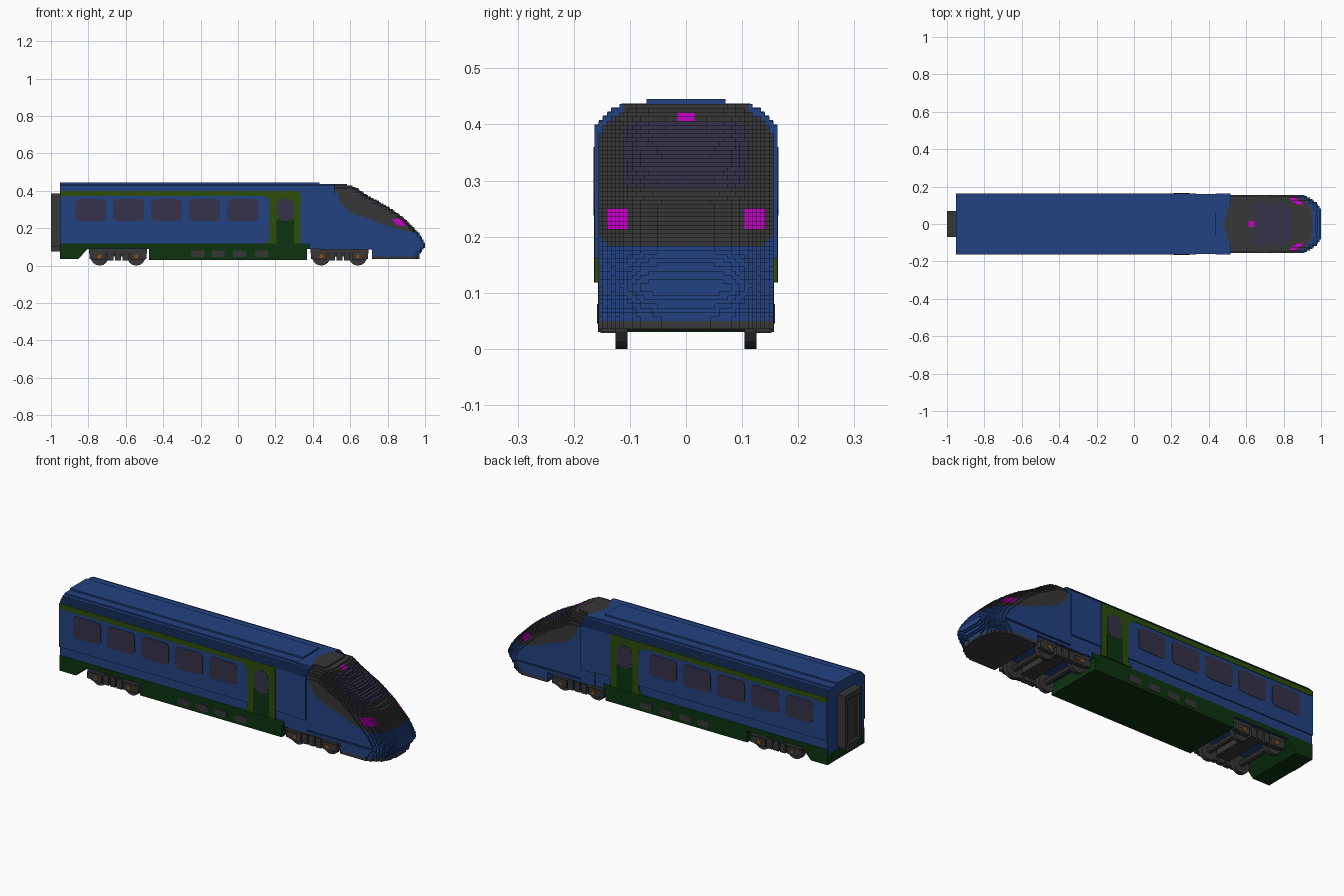
import bpy, bmesh, math

cube = bpy.data.objects.get("Cube")
if cube:
    bpy.data.objects.remove(cube, do_unlink=True)


def material(name, rgb):
    m = bpy.data.materials.new(name)
    m.use_nodes = True
    m.diffuse_color = (*rgb, 1)
    bsdf = m.node_tree.nodes["Principled BSDF"]
    bsdf.inputs["Base Color"].default_value = (*rgb, 1)
    bsdf.inputs["Roughness"].default_value = 0.8
    return m


BLUE = material("body blue", (0.016, 0.055, 0.22))
GREEN = material("dark green", (0.004, 0.034, 0.005))
LIME = material("olive green", (0.025, 0.075, 0.003))
GREY = material("dark grey", (0.038, 0.038, 0.038))
GLASS = material("window violet", (0.036, 0.032, 0.066))
LAMP = material("lamp magenta", (0.6, 0.0, 0.6))
RIM = material("mid grey", (0.075, 0.075, 0.075))
HUB = material("hub orange", (0.25, 0.08, 0.01))


def finish(name, bm, *mats):
    bmesh.ops.recalc_face_normals(bm, faces=bm.faces)
    me = bpy.data.meshes.new(name)
    bm.to_mesh(me)
    bm.free()
    for m in mats:
        me.materials.append(m)
    ob = bpy.data.objects.new(name, me)
    bpy.context.collection.objects.link(ob)
    return ob


def extrude(bm, pts, vec):
    face = bm.faces.new([bm.verts.new(p) for p in pts])
    new = bmesh.ops.extrude_face_region(bm, geom=[face], use_keep_orig=True)["geom"]
    bmesh.ops.translate(bm, vec=vec, verts=[g for g in new if isinstance(g, bmesh.types.BMVert)])


def side_plates(name, outlines, y0, y1, mat):
    """Extrude x-z outlines on both flanks of the train."""
    bm = bmesh.new()
    for pts in outlines:
        for s in (1, -1):
            extrude(bm, [(x, s * y0, z) for x, z in pts], (0, s * (y1 - y0), 0))
    return finish(name, bm, mat)


def boxes(name, extents, mat):
    """Each extent is x0, x1, y0, y1, z0, z1."""
    bm = bmesh.new()
    for x0, x1, y0, y1, z0, z1 in extents:
        extrude(bm, [(x0, y0, z0), (x1, y0, z0), (x1, y1, z0), (x0, y1, z0)], (0, 0, z1 - z0))
    return finish(name, bm, mat)


def both_sides(extents):
    return extents + [(a, b, -d, -c, e, f) for a, b, c, d, e, f in extents]


def rounded(x0, x1, z0, z1, r, n=4):
    pts = []
    for cx, cz, a in ((x1 - r, z1 - r, 0), (x0 + r, z1 - r, 90), (x0 + r, z0 + r, 180), (x1 - r, z0 + r, 270)):
        for k in range(n + 1):
            t = math.radians(a + 90 * k / n)
            pts.append((cx + r * math.cos(t), cz + r * math.sin(t)))
    return pts


def discs(name, places, radius, depth, mat, sides=16):
    """Cylinders lying along y."""
    bm = bmesh.new()
    for x, y, z in places:
        ring = [(x + radius * math.cos(2 * math.pi * k / sides), y - depth / 2,
                 z + radius * math.sin(2 * math.pi * k / sides)) for k in range(sides)]
        extrude(bm, ring, (0, depth, 0))
    return finish(name, bm, mat)


# Carriage shell: stepped cross-section along x
BACK, JOIN = -0.953, 0.435
half = [(.155, .09), (.155, .165), (.161, .165), (.161, .40), (.155, .40), (.155, .408), (.148, .408),
        (.148, .4155), (.14, .4155), (.14, .423), (.133, .423), (.133, .43), (.115, .43), (.115, .437)]
section = half + [(-y, z) for y, z in reversed(half)]
bm = bmesh.new()
extrude(bm, [(BACK, y, z) for y, z in section], (JOIN - BACK, 0, 0))
finish("carriage_shell", bm, BLUE)
boxes("roof_crown", [(BACK, JOIN, -.07, .07, .436, .445)], BLUE)

# Skirt with openings above the bogies
skirt = [(BACK, .118), (BACK, .035), (-.855, .035), (-.80, .092), (-.475, .092), (-.475, .03),
         (.37, .03), (.37, .092), (.385, .092), (.385, .118)]
bm = bmesh.new()
extrude(bm, [(x, -.157, z) for x, z in skirt], (0, .314, 0))
finish("skirt", bm, GREEN)
side_plates("skirt_vents", [rounded(x, x + .072, .045, .08, .012) for x in (-.25, -.143, -.028, .09)],
            .155, .159, GREY)

# Flank stripe, door surround, doors and windows
side_plates("upper_stripe", [[(BACK, .372), (.17, .372), (.17, .4), (BACK, .4)]], .157, .163, LIME)
surround = [(.335, .4), (.17, .4), (.125, .373), (.15, .367), (.165, .353), (.17, .33),
            (.17, .16), (.165, .135), (.15, .118), (.335, .118)]
side_plates("door_surround", [surround], .1535, .163, LIME)
side_plates("door_lower_panel", [[(.205, .118), (.30, .118), (.30, .25), (.205, .25)]], .158, .164, GREEN)
side_plates("door_window", [rounded(.21, .297, .238, .36, .04)], .158, .165, GLASS)
side_plates("side_windows", [rounded(x, x + .165, .238, .355, .022) for x in
                             [-.87 + .203 * k for k in range(5)]], .157, .163, GLASS)

# Rear gangway
boxes("gangway_frame", both_sides([(-1, BACK, .05, .07, .1, .385)]) +
      [(-1, BACK, -.05, .05, .355, .385), (-1, BACK, -.05, .05, .1, .12)], GREY)
boxes("gangway_door", [(-.985, BACK, -.05, .05, .12, .355)], GREY)
boxes("gangway_trim", both_sides([(-.988, BACK, .036, .044, .135, .34)]) +
      [(-.988, BACK, -.036, .036, .332, .34)], RIM)
boxes("rear_coupler", [(-1, BACK, -.035, .035, .075, .1)], GREY)


# Stepped nose
def lerp(t, table):
    if t <= table[0][0]:
        return table[0][1]
    for (a, va), (b, vb) in zip(table, table[1:]):
        if t <= b:
            return va + (vb - va) * (t - a) / (b - a)
    return table[-1][1]


FRONT = [(.06, .967), (.075, .982), (.09, .993), (.11, 1.005), (.142, .988), (.173, .967), (.195, .945),
         (.26, .88), (.318, .80), (.37, .70), (.42, .625), (.43, .60), (.437, .56)]
WIDTH = [(.38, .156), (.392, .15), (.405, .14), (.42, .118), (.43, .095), (.437, .07)]
MASK = [(.53, .40), (.545, .34), (.60, .285), (.70, .25), (.80, .21), (.92, .18)]
V = .00743
NX, NY, NZ, Z0 = 76, 22, 54, .035


def centre(i, j, k):
    return JOIN + (i + .5) * V, (j + .5) * V, Z0 + (k + .5) * V


def solid(x, y, z):
    u = abs(y)
    if x < .717 and z < .09:
        return False
    if x < .52:
        steps = [w for w, h in half if h >= z]
        return u < (steps[0] if steps else .11) + .002
    if u > lerp(z, WIDTH) or (.10 < z < .108 and u > .148):
        return False
    return x < lerp(z, FRONT) - .1 * (u / .156) ** 4


def nose_colour(x, y, z):
    u = abs(y)
    if u < .016 and .405 < z < .421 and x > .56:
        return 3
    if x > .8 and .215 < z < .25 and .103 + .4 * max(0, z - .235) < u < .142:
        return 3
    if x > .6 and .285 < z < .408 and u < min(.11, .085 + 1.2 * (.41 - z)):
        return 2
    if z < .05:
        return 1
    if x < .53:
        return 1 if z > .40 and x > .475 + .35 * u else 0
    return 1 if z > lerp(x, MASK) else 0


cells = {}
for i in range(NX):
    for j in range(-NY, NY):
        for k in range(NZ):
            p = centre(i, j, k)
            if solid(*p):
                cells[i, j, k] = p
bm = bmesh.new()
corners = {}


def corner(key):
    if key not in corners:
        corners[key] = bm.verts.new((JOIN + key[0] * V, key[1] * V, Z0 + key[2] * V))
    return corners[key]


for cell, p in cells.items():
    for axis in range(3):
        for d in (0, 1):
            beside = list(cell)
            beside[axis] += 2 * d - 1
            if tuple(beside) in cells or beside[0] < 0:
                continue
            b, c = (axis + 1) % 3, (axis + 2) % 3
            quad = []
            for ob, oc in ((0, 0), (1, 0), (1, 1), (0, 1)):
                key = list(cell)
                key[axis] += d
                key[b] += ob
                key[c] += oc
                quad.append(corner(tuple(key)))
            bm.faces.new(quad if d else quad[::-1]).material_index = nose_colour(*p)
finish("nose", bm, BLUE, GREY, GLASS, LAMP)

# Bogies: wheels, axles, side frames, springs and hubs
for label, mid in (("rear", -.642), ("front", .543)):
    axles = (mid - .098, mid + .098)
    discs(label + "_wheels", [(x, s * .115, .049) for x in axles for s in (1, -1)], .049, .022, GREY)
    discs(label + "_axles", [(x, 0, .049) for x in axles], .016, .22, GREY, 8)
    frame = [(mid - .155, mid + .155, .126, .145, .066, .092)]
    frame += [(x - .032, x + .032, .126, .15, .03, .07) for x in axles]
    frame += [(mid + dx - .016, mid + dx + .016, .126, .152, .028, .08) for dx in (-.04, 0, .04)]
    frame += [(mid + s * .14 - .012, mid + s * .14 + .012, .126, .15, .035, .07) for s in (1, -1)]
    boxes(label + "_bogie_frame", both_sides(frame), GREY)
    boxes(label + "_bogie_beam", [(mid - .04, mid + .04, -.126, .126, .05, .095)], GREY)
    discs(label + "_hubs", [(x, s * .15, .05) for x in axles for s in (1, -1)], .011, .008, HUB, 8)
